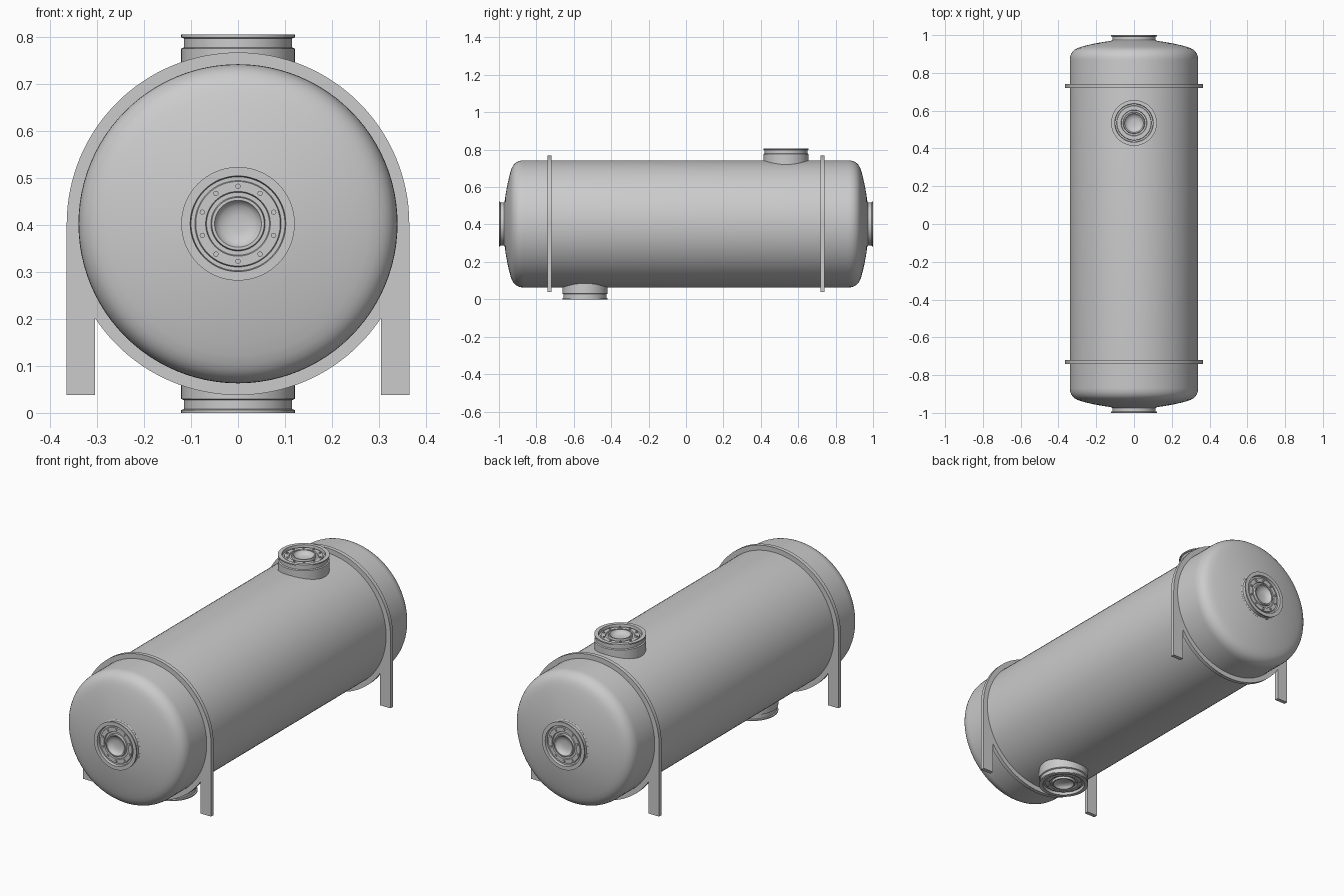
import bpy, bmesh
from math import pi, sin, cos, sqrt, radians
from mathutils import Matrix, Vector

if "Cube" in bpy.data.objects:
    bpy.data.objects.remove(bpy.data.objects["Cube"])

CZ, R = 0.403, 0.34          # tank axis height and radius
CENTRE = Vector((0, 0, CZ))


def spin(bm, profile, segs, offset=(0, 0)):
    """Lathe (radius, height) points around local z."""
    rings = []
    for r, h in profile:
        n = 1 if r == 0 else segs
        rings.append([bm.verts.new((offset[0] + r * sin(2 * pi * i / segs),
                                    offset[1] + r * cos(2 * pi * i / segs), h)) for i in range(n)])
    for a, b in zip(rings, rings[1:]):
        for i in range(segs):
            j = (i + 1) % segs
            vs = [a[i % len(a)], a[j % len(a)], b[j % len(b)], b[i % len(b)]]
            bm.faces.new(list(dict.fromkeys(vs)))


def finish(bm, name, matrix):
    bmesh.ops.recalc_face_normals(bm, faces=bm.faces)
    me = bpy.data.meshes.new(name)
    bm.to_mesh(me)
    bm.free()
    ob = bpy.data.objects.new(name, me)
    bpy.context.collection.objects.link(ob)
    ob.matrix_world = matrix
    smooth(ob)


def smooth(ob):
    bpy.ops.object.select_all(action='DESELECT')
    ob.select_set(True)
    bpy.context.view_layer.objects.active = ob
    bpy.ops.object.shade_smooth_by_angle(angle=radians(30))


# Tank shell with dished ends
dome = [(R, 0.868), (0.339, 0.88), (0.336, 0.893), (0.331, 0.904), (0.324, 0.914), (0.314, 0.923),
        (0.30, 0.931), (0.28, 0.938), (0.25, 0.946), (0.21, 0.955), (0.16, 0.964),
        (0.11, 0.971), (0.05, 0.976), (0, 0.977)]
bm = bmesh.new()
spin(bm, [(r, -h) for r, h in reversed(dome)] + dome, 96)
finish(bm, "tank_shell", Matrix.Translation(CENTRE) @ Matrix.Rotation(pi / 2, 4, 'X'))


# Flanged nozzles: local z = 0 is the outer face
def nozzle(name, location, angle, depth):
    bm = bmesh.new()
    spin(bm, [(0, -depth), (0.121, -depth), (0.121, -0.03), (0.115, -0.027), (0.115, -0.008),
              (0.121, -0.006), (0.121, 0), (0.102, 0), (0.1, -0.014), (0.092, -0.014),
              (0.09, -0.008), (0.069, -0.008), (0.067, -0.014), (0.058, -0.014),
              (0.056, -0.003), (0.05, -0.003), (0.046, -0.011), (0.038, -0.017),
              (0.028, -0.021), (0.018, -0.023), (0, -0.023)], 64)
    # bolt heads
    for i in range(10):
        a = 2 * pi * i / 10
        spin(bm, [(0, -0.009), (0.0055, -0.009), (0.0055, -0.003), (0, -0.003)], 16,
             (0.08 * sin(a), 0.08 * cos(a)))
    finish(bm, name, Matrix.Translation(location) @ Matrix.Rotation(angle, 4, 'X'))


nozzle("front_nozzle", (0, -1, CZ), pi / 2, 0.045)
nozzle("back_nozzle", (0, 1, CZ), -pi / 2, 0.045)
nozzle("top_nozzle", (0, 0.535, 2 * CZ), 0, 0.095)
nozzle("bottom_nozzle", (0, -0.54, 0), pi, 0.095)


# Support plates: ring around the tank with two straight legs
RO, LEG = 0.365, 0.305
drop = sqrt(RO ** 2 - LEG ** 2)


def arc(r, a0, a1, n):
    return [(r * cos(a0 + (a1 - a0) * i / n), r * sin(a0 + (a1 - a0) * i / n)) for i in range(n + 1)]


def support(name, y):
    cu = bpy.data.curves.new(name, 'CURVE')
    cu.dimensions, cu.fill_mode, cu.extrude = '2D', 'BOTH', 0.01
    from math import atan2
    a = atan2(drop, LEG)
    outline = (arc(RO, 0, pi, 64) + [(-RO, -RO), (-LEG, -RO)]
               + arc(RO, pi + a, 2 * pi - a, 40) + [(LEG, -RO), (RO, -RO)])
    for pts in (outline, arc(R - 0.004, 0, 2 * pi, 96)[:-1]):
        sp = cu.splines.new('POLY')
        sp.points.add(len(pts) - 1)
        for p, (x, z) in zip(sp.points, pts):
            p.co = (x, z, 0, 1)
        sp.use_cyclic_u = True
    ob = bpy.data.objects.new(name, cu)
    bpy.context.collection.objects.link(ob)
    ob.location, ob.rotation_euler = (0, y, CZ), (pi / 2, 0, 0)
    bpy.ops.object.select_all(action='DESELECT')
    ob.select_set(True)
    bpy.context.view_layer.objects.active = ob
    bpy.ops.object.convert(target='MESH')
    smooth(bpy.context.view_layer.objects.active)


support("front_support", -0.73)
support("back_support", 0.73)
